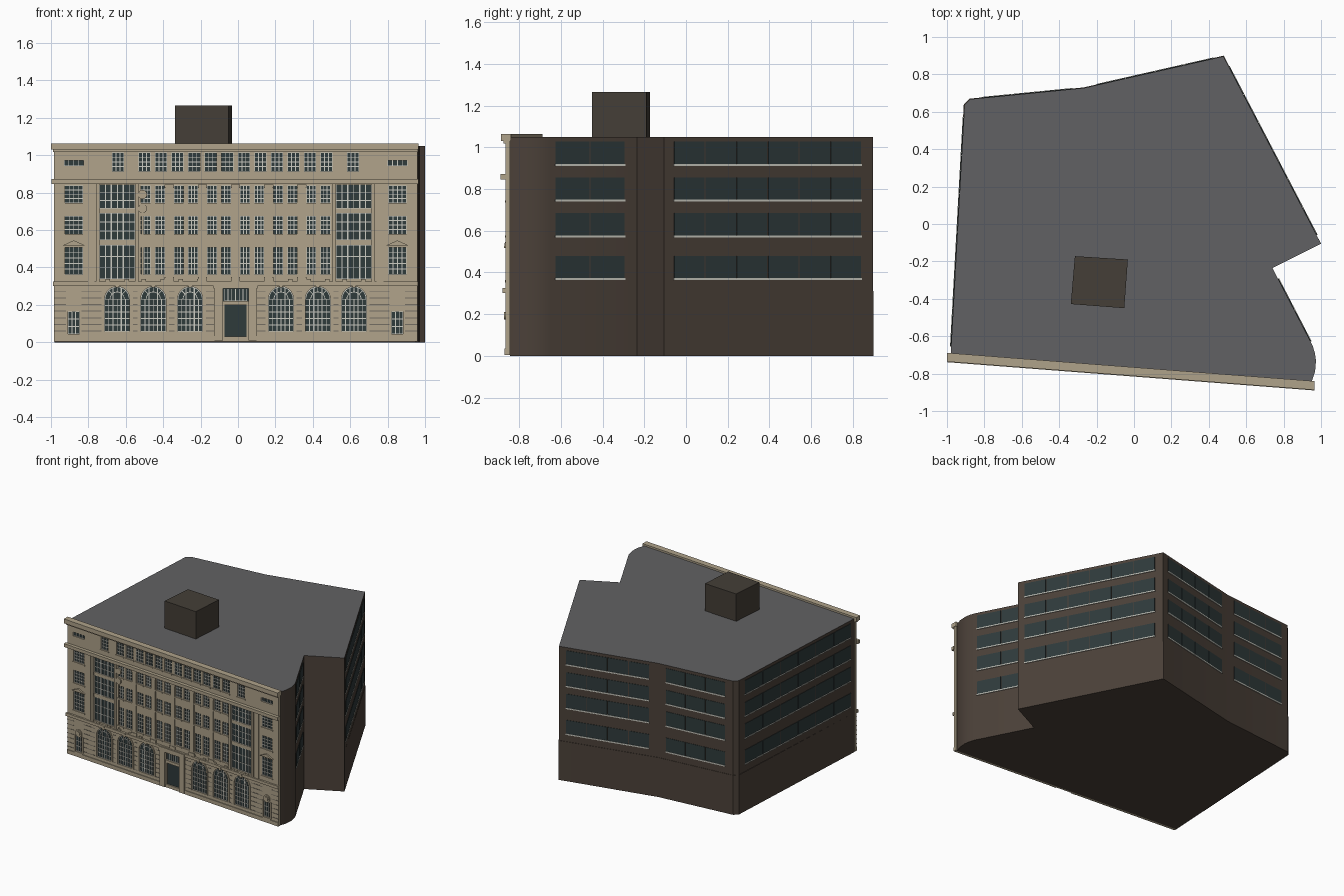
import bpy, bmesh, math
from mathutils import Vector

if "Cube" in bpy.data.objects:
    bpy.data.objects.remove(bpy.data.objects["Cube"])


def material(name, rgb):
    m = bpy.data.materials.new(name)
    m.diffuse_color = (*rgb, 1)
    m.use_nodes = True
    m.node_tree.nodes["Principled BSDF"].inputs["Base Color"].default_value = m.diffuse_color
    return m


STONE = material("cream_stone", (0.43, 0.365, 0.255))
BRICK = material("brown_wall", (0.070, 0.052, 0.040))
ROOF = material("grey_roof", (0.12, 0.12, 0.125))
GLASS = material("dark_glass", (0.028, 0.042, 0.043))
WHITE = material("pale_frame", (0.60, 0.60, 0.54))
GROOVE = material("stone_joint", (0.17, 0.15, 0.12))
BOX = material("roof_box_brown", (0.058, 0.049, 0.038))

CX = -0.013  # symmetry axis of the street front


def finish(name, bm, *mats):
    bmesh.ops.recalc_face_normals(bm, faces=bm.faces)
    me = bpy.data.meshes.new(name)
    bm.to_mesh(me)
    bm.free()
    for m in mats:
        me.materials.append(m)
    ob = bpy.data.objects.new(name, me)
    bpy.context.collection.objects.link(ob)
    return ob


def extrude(bm, ring_a, ring_b):
    a = [bm.verts.new(p) for p in ring_a]
    b = [bm.verts.new(p) for p in ring_b]
    n = len(a)
    bm.faces.new(a)
    top = bm.faces.new(b[::-1])
    for i in range(n):
        bm.faces.new((a[i], b[i], b[(i + 1) % n], a[(i + 1) % n]))
    return top


def front(x, d, z):
    """Point on the slanted street front, d outwards from its face."""
    return (x, -0.715 - 0.077 * (x + 0.985) - d, z)


def prism(bm, outline, d0, d1):
    extrude(bm, [front(x, d0, z) for x, z in outline], [front(x, d1, z) for x, z in outline])


def rect(x0, x1, z0, z1):
    return [(x0, z0), (x1, z0), (x1, z1), (x0, z1)]


def box(bm, x0, x1, z0, z1, d0, d1):
    prism(bm, rect(x0, x1, z0, z1), d0, d1)


def arc(c, z, r, a0=0, a1=180, n=14):
    return [(c + r * math.cos(math.radians(a0 + (a1 - a0) * i / n)),
             z + r * math.sin(math.radians(a0 + (a1 - a0) * i / n))) for i in range(n + 1)]


# Building mass: wider ground storey at the rear, upper storeys slightly set back
left_back = [(0.95, -0.844), (0.968, -0.79), (0.973, -0.73), (0.967, -0.69), (0.955, -0.65),
             (0.74, -0.235), (1.0, -0.105), (0.48, 0.90), (-0.27, 0.73), (-0.88, 0.67),
             (-0.91, 0.64), (-0.98, -0.695)]
upper = [(x * 0.996, y * 0.996) if y > 0.5 else (x, y) for x, y in left_back]
for name, pts, z0, z1 in (("ground_storey", left_back, 0, 0.31), ("upper_storeys", upper, 0.31, 1.05)):
    bm = bmesh.new()
    top = extrude(bm, [(x, y, z0) for x, y in pts], [(x, y, z1) for x, y in pts])
    top.material_index = 1 if z1 > 1 else 0
    ob = finish(name, bm, BRICK, ROOF)
    bpy.ops.object.select_all(action='DESELECT')
    ob.select_set(True)
    bpy.context.view_layer.objects.active = ob
    bpy.ops.object.shade_smooth_by_angle(angle=math.radians(22))

# Rooftop plant room
bm = bmesh.new()
pts = [(-0.316, -0.172), (-0.033, -0.19), (-0.052, -0.45), (-0.338, -0.428)]
extrude(bm, [(x, y, 1.05) for x, y in pts], [(x, y, 1.265) for x, y in pts])
finish("plant_room", bm, BOX)

# Strip windows and sills on the side and rear walls: wall start, end, span, panes
panes, sills = bmesh.new(), bmesh.new()
walls = [(4, 5, 0.05, 0.86, 2), (6, 7, 0.045, 0.945, 6), (7, 8, 0.07, 0.91, 4),
         (8, 9, 0.10, 0.90, 3), (10, 11, 0.05, 0.97, 6)]


def wall_plate(bm, a, b, s0, s1, z0, z1, depth):
    n = Vector((b.y - a.y, a.x - b.x)).normalized() * depth
    p, q = a.lerp(b, s0), a.lerp(b, s1)
    ring = [(p, z0), (q, z0), (q, z1), (p, z1)]
    extrude(bm, [(v.x, v.y, z) for v, z in ring], [(v.x + n.x, v.y + n.y, z) for v, z in ring])


for i, j, t0, t1, n in walls:
    a, b = Vector(upper[i]), Vector(upper[j])
    gap = 0.003 / (b - a).length
    for z0, z1 in ((0.374, 0.48), (0.577, 0.686), (0.75, 0.855), (0.92, 1.027)):
        for k in range(n):
            s0 = t0 + (t1 - t0) * k / n + gap
            s1 = t0 + (t1 - t0) * (k + 1) / n - gap
            wall_plate(panes, a, b, s0, s1, z0, z1, 0.003)
        wall_plate(sills, a, b, t0, t1, z0 - 0.009, z0, 0.006)
finish("side_windows", panes, GLASS)
finish("side_sills", sills, WHITE)

# Street front: openings get a cutter, a recessed pane and glazing bars
cut, glass, bars, trim, joints = (bmesh.new() for _ in range(5))


def opening(outline):
    prism(cut, outline, -0.03, 0.03)
    prism(glass, outline, -0.0195, -0.010)


def grid(x0, x1, z0, z1, nx, nz, w=0.0022):
    for i in range(nx + 1):
        x = x0 + (x1 - x0) * i / nx
        box(bars, max(x - w, x0), min(x + w, x1), z0, z1, -0.011, -0.005)
    for k in range(nz + 1):
        z = z0 + (z1 - z0) * k / nz
        box(bars, x0, x1, max(z - w, z0), min(z + w, z1), -0.011, -0.0055)


def window(c, half, z0, z1, nx, nz, sill=True):
    opening(rect(c - half, c + half, z0, z1))
    grid(c - half, c + half, z0, z1, nx, nz)
    if sill:
        box(trim, c - half - 0.006, c + half + 0.006, z0 - 0.01, z0, -0.002, 0.007)


floors = ((0.363, 0.508, 5), (0.578, 0.675, 4), (0.745, 0.838, 4))

# Central bays with paired windows, and the attic row above
for k in range(6):
    c = CX + (k - 2.5) * 0.177
    for s in (-1, 1):
        for z0, z1, nz in floors:
            window(c + s * 0.038, 0.026, z0, z1, 3, nz)
        window(c + s * 0.0443, 0.032, 0.914, 1.015, 3, 4)
    if k:
        p = c - 0.0885
        box(trim, p - 0.019, p + 0.019, 0.325, 0.845, -0.002, 0.007)
        box(trim, p - 0.025, p + 0.025, 0.325, 0.35, -0.002, 0.011)
        box(trim, p - 0.025, p + 0.025, 0.825, 0.845, -0.002, 0.011)

ARCH_R, SPRING = 0.067, 0.231
blocked = [(CX - 0.115, CX + 0.115)]
for s in (-1, 1):
    # End bays
    c = CX + s * 0.865
    for z0, z1, nz in floors:
        window(c, 0.048, z0, z1, 4, nz)
    window(c, 0.053, 0.943, 0.973, 4, 1, False)
    window(CX + s * 0.628, 0.032, 0.914, 1.015, 3, 4)
    prism(trim, [(c - 0.06, 0.518), (c + 0.06, 0.518), (c, 0.545)], -0.002, 0.012)
    window(c, 0.03, 0.045, 0.165, 3, 3)
    for e in (-1, 1):
        box(trim, c + e * 0.036 - 0.006, c + e * 0.036 + 0.006, 0.045, 0.172, -0.002, 0.007)
    prism(trim, arc(c, 0.193, 0.029, 0, 345, 23), -0.002, 0.008)
    prism(trim, arc(c, 0.193, 0.018, 0, 345, 23), 0.006, 0.015)
    blocked.append((c - 0.042, c + 0.042))
    p = CX + s * 0.772
    box(trim, p - 0.018, p + 0.018, 0.325, 0.845, -0.002, 0.006)

    # Tall three-storey windows with stone spandrels
    c = CX + s * 0.632
    opening(rect(c - 0.095, c + 0.095, 0.338, 0.842))
    for z0, z1 in ((0.338, 0.52), (0.548, 0.69), (0.715, 0.842)):
        grid(c - 0.095, c + 0.095, z0, z1, 6, 3)
        for e in (-1, 1):
            box(bars, c + e * 0.032 - 0.004, c + e * 0.032 + 0.004, z0, z1, -0.011, -0.004)
    for z0, z1 in ((0.52, 0.548), (0.69, 0.715)):
        box(trim, c - 0.095, c + 0.095, z0, z1, -0.015, -0.003)
    for e in (-1, 1):
        box(trim, c + e * 0.104 - 0.009, c + e * 0.104 + 0.009, 0.325, 0.85, -0.002, 0.010)

    # Ground floor arches
    for off in (0.243, 0.44, 0.633):
        c = CX + s * off
        opening([(c - ARCH_R, 0.058), (c + ARCH_R, 0.058)] + arc(c, SPRING, ARCH_R))
        grid(c - ARCH_R, c + ARCH_R, 0.058, SPRING, 6, 5)
        for x in (-0.022, 0.022):
            box(bars, c + x - 0.003, c + x + 0.003, 0.058,
                SPRING + math.sqrt(ARCH_R ** 2 - x * x) - 0.002, -0.011, -0.004)
        for r0, r1, bm, d0, d1 in ((0.036, 0.040, bars, -0.011, -0.005),
                                   (0.063, 0.067, bars, -0.011, -0.005),
                                   (0.067, 0.080, trim, -0.002, 0.005)):
            prism(bm, arc(c, SPRING, r1) + arc(c, SPRING, r0)[::-1], d0, d1)
        for ang in (45, 90, 135):
            ca, sa = math.cos(math.radians(ang)), math.sin(math.radians(ang))
            quad = [(c + r * ca - w * sa, SPRING + r * sa + w * ca)
                    for r, w in ((0.038, -0.002), (0.065, -0.002), (0.065, 0.002), (0.038, 0.002))]
            prism(bars, quad, -0.011, -0.005)
        for e in (-1, 1):
            box(trim, c + e * 0.0735 - 0.0065, c + e * 0.0735 + 0.0065, 0.058, SPRING, -0.002, 0.005)
        prism(trim, [(c - 0.008, 0.293), (c + 0.008, 0.293), (c + 0.013, 0.325), (c - 0.013, 0.325)],
              -0.002, 0.017)
        # Carved brackets above the band
        for e in (-1, 1):
            box(trim, c + e * 0.05 - 0.012, c + e * 0.05 + 0.012, 0.325, 0.338, -0.002, 0.009)
        blocked.append((c - 0.084, c + 0.084))

# Entrance portal
door = rect(CX - 0.068, CX + 0.068, 0.03, 0.29)
opening(door)
grid(CX - 0.06, CX + 0.06, 0.222, 0.286, 6, 1)
box(trim, CX - 0.068, CX + 0.068, 0.2, 0.222, -0.012, 0.004)
for s in (-1, 1):
    box(trim, CX + s * 0.09 - 0.022, CX + s * 0.09 + 0.022, 0.01, 0.295, -0.002, 0.014)
    box(trim, CX + s * 0.063 - 0.005, CX + s * 0.063 + 0.005, 0.03, 0.2, -0.012, -0.003)
box(trim, CX - 0.118, CX + 0.118, 0.288, 0.322, -0.002, 0.02)

# Wall ornament beside the left tall window
for z in (0.715, 0.79):
    prism(trim, arc(-0.51, z, 0.024, 0, 345, 23), -0.002, 0.010)
box(trim, -0.515, -0.505, 0.34, 0.70, -0.002, 0.008)

# Joint lines of the stone courses between ground floor openings
blocked.sort()
edges = [-0.985] + [v for pair in blocked for v in pair] + [0.96]
for k in range(7):
    z = 0.06 + k * 0.0355
    for x0, x1 in zip(edges[::2], edges[1::2]):
        if x1 - x0 > 0.004:
            box(joints, x0, x1, z - 0.0025, z + 0.0025, -0.001, 0.0012)

# Cornices, string courses and plinth
cornices = bmesh.new()
for x0, x1, z0, z1, d0, d1 in ((-1.0, 0.965, 1.03, 1.064, -0.025, 0.022),
                               (-0.99, 0.963, 1.018, 1.03, -0.002, 0.010),
                               (-0.998, 0.965, 0.846, 0.872, -0.002, 0.025),
                               (-0.99, 0.963, 0.302, 0.325, -0.002, 0.014)):
    box(cornices, x0, x1, z0, z1, d0, d1)
for x0, x1 in ((-0.985, CX - 0.112), (CX + 0.112, 0.96)):
    box(cornices, x0, x1, 0.005, 0.035, -0.002, 0.006)

# Front wall slab with all openings cut through
bm = bmesh.new()
box(bm, -0.985, 0.96, 0.005, 1.045, -0.02, 0)
wall = finish("front_wall", bm, STONE)
cutter = finish("opening_cutter", cut, STONE)
cutter.hide_render = True
mod = wall.modifiers.new("openings", 'BOOLEAN')
mod.operation, mod.solver, mod.object = 'DIFFERENCE', 'EXACT', cutter
bpy.context.view_layer.update()
wall_eval = wall.evaluated_get(bpy.context.evaluated_depsgraph_get())
wall_mesh = bpy.data.meshes.new_from_object(wall_eval)
wall.modifiers.clear()
wall.data = wall_mesh
bpy.data.objects.remove(cutter)

finish("front_glass", glass, GLASS)
finish("glazing_bars", bars, WHITE)
finish("stone_trim", trim, STONE)
finish("course_joints", joints, GROOVE)
finish("cornices", cornices, STONE)
